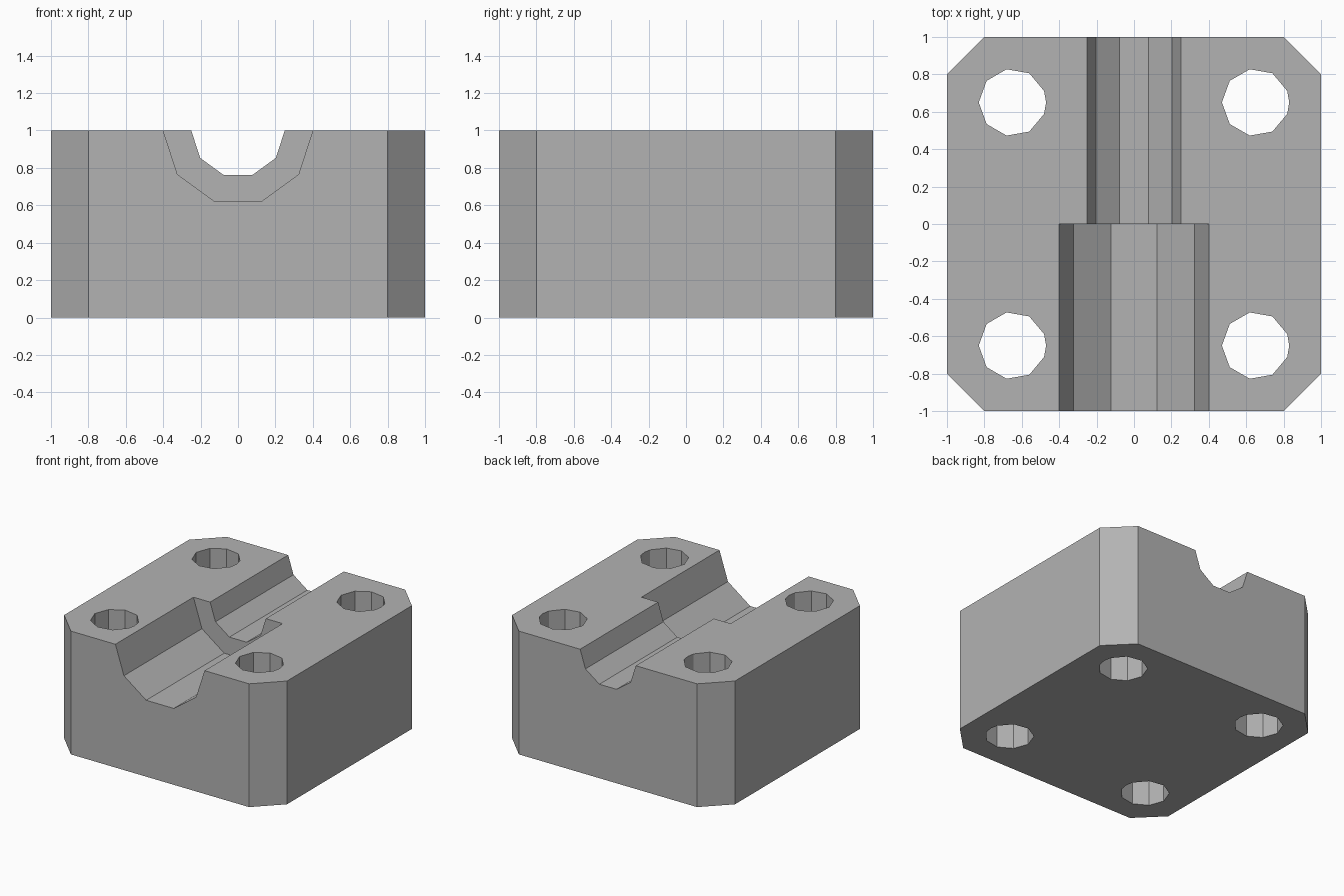
import bpy
import bmesh
from math import cos, sin, radians
from mathutils import Vector

cube = bpy.data.objects.get("Cube")
if cube:
    bpy.data.objects.remove(cube, do_unlink=True)

grey = bpy.data.materials.new("plain_grey")
grey.use_nodes = True
grey.diffuse_color = (0.45, 0.45, 0.45, 1)
grey.node_tree.nodes["Principled BSDF"].inputs["Base Color"].default_value = grey.diffuse_color


def prism(name, points, direction):
    """Extrude a flat outline along a direction into a closed solid."""
    bm = bmesh.new()
    base = bm.faces.new([bm.verts.new(p) for p in points])
    result = bmesh.ops.extrude_face_region(bm, geom=[base], use_keep_orig=True)
    moved = [v for v in result["geom"] if isinstance(v, bmesh.types.BMVert)]
    bmesh.ops.translate(bm, verts=moved, vec=Vector(direction))
    bmesh.ops.recalc_face_normals(bm, faces=bm.faces)
    mesh = bpy.data.meshes.new(name)
    bm.to_mesh(mesh)
    bm.free()
    mesh.materials.append(grey)
    obj = bpy.data.objects.new(name, mesh)
    bpy.context.collection.objects.link(obj)
    return obj


def cut(target, cutter):
    """Subtract a helper solid from the target, then discard it."""
    cutter.hide_render = True
    mod = target.modifiers.new("cut", "BOOLEAN")
    mod.operation = "DIFFERENCE"
    mod.solver = "EXACT"
    mod.object = cutter
    bpy.context.view_layer.objects.active = target
    bpy.ops.object.modifier_apply(modifier=mod.name)
    bpy.data.objects.remove(cutter, do_unlink=True)


# Block with chamfered vertical corners
corners = [(1, 0.8), (0.8, 1), (-0.8, 1), (-1, 0.8),
           (-1, -0.8), (-0.8, -1), (0.8, -1), (1, -0.8)]
block = prism("mounting_block", [(x, y, 0) for x, y in corners], (0, 0, 1))

# Stepped ten-sided channel: wide at the front, narrow at the back
for name, radius, start, length in (("wide_channel", 0.4, -1.2, 1.2),
                                    ("narrow_channel", 0.25, -0.1, 1.3)):
    ring = [(radius * cos(radians(a)), start, 1 + radius * sin(radians(a)))
            for a in range(0, 360, 36)]
    cut(block, prism(name, ring, (0, length, 0)))

# Four through holes with coarse facets
hole_angles = [0] + list(range(20, 360, 40))
for x in (-0.65, 0.65):
    for y in (-0.65, 0.65):
        ring = [(x + 0.18 * cos(radians(a)), y + 0.18 * sin(radians(a)), -0.1)
                for a in hole_angles]
        cut(block, prism("bolt_hole", ring, (0, 0, 1.2)))
